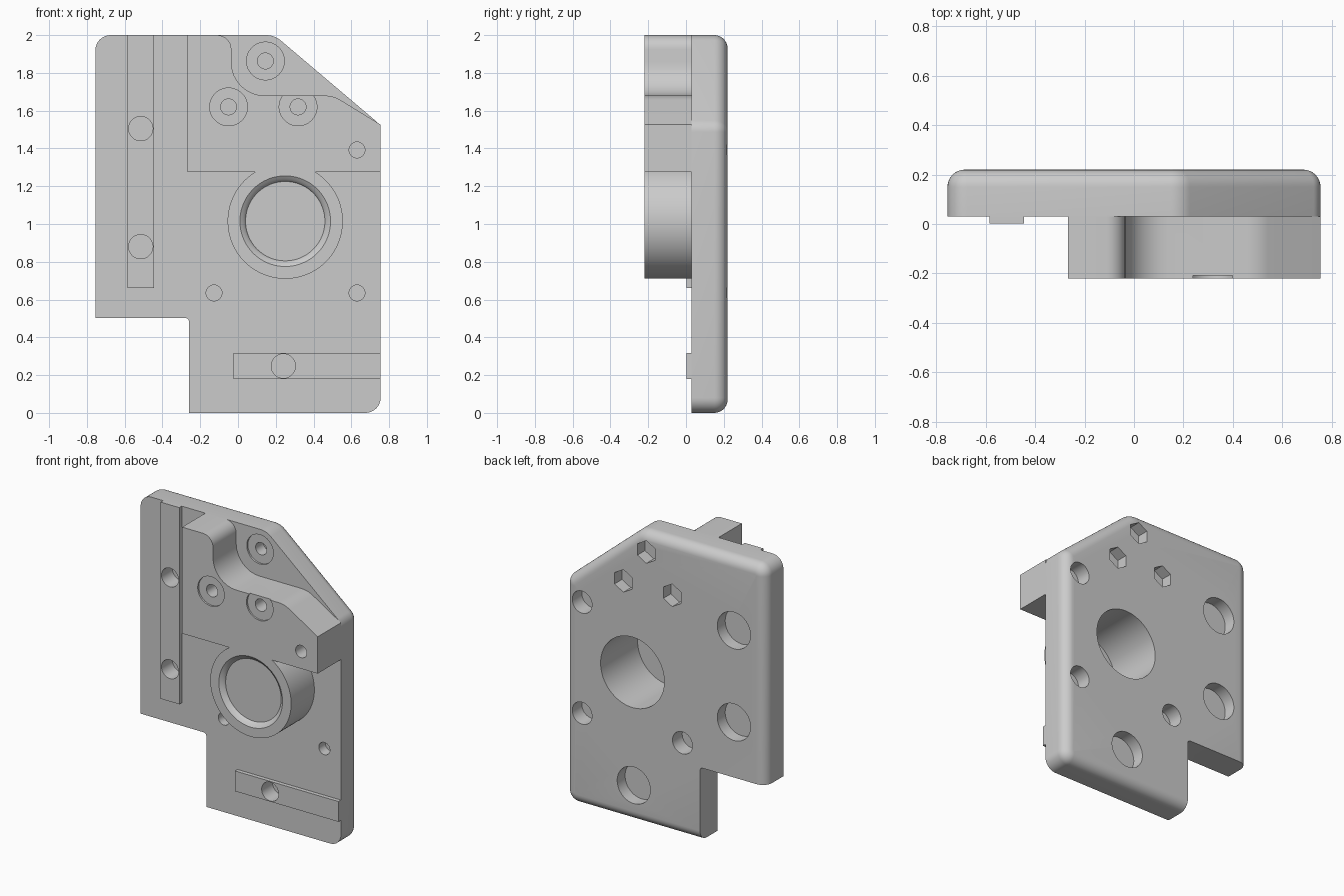
import bpy, bmesh, math
from mathutils import Vector

if "Cube" in bpy.data.objects:
    bpy.data.objects.remove(bpy.data.objects["Cube"])

grey = bpy.data.materials.new("plain grey")
grey.use_nodes = True
colour = (0.6, 0.6, 0.6, 1)
grey.diffuse_color = colour
grey.node_tree.nodes["Principled BSDF"].inputs["Base Color"].default_value = colour

BACK, FACE, FRONT = 0.22, 0.03, -0.22


def outline(corners, inset=0, steps=8):
    """Polygon of (x, z, radius) corners with rounded corners, shrunk by inset."""
    pts = []
    for i, (x, z, r) in enumerate(corners):
        p = Vector((x, z))
        if r == 0:
            pts.append(p)
            continue
        a = (Vector(corners[i - 1][:2]) - p).normalized()
        b = (Vector(corners[(i + 1) % len(corners)][:2]) - p).normalized()
        half = a.angle(b) / 2
        c = p + (a + b).normalized() * r / math.sin(half)
        u = p + a * r / math.tan(half) - c
        v = p + b * r / math.tan(half) - c
        start = math.atan2(u.y, u.x)
        turn = math.atan2(u.x * v.y - u.y * v.x, u.dot(v))
        for k in range(steps + 1):
            t = start + turn * k / steps
            pts.append(c + Vector((math.cos(t), math.sin(t))) * (r - inset))
    return pts


def circle(x, z, r, sides=48):
    turns = [math.tau * (k + 0.5) / sides + (math.pi / 3 if sides == 6 else 0) for k in range(sides)]
    return [Vector((x + r * math.cos(t), z + r * math.sin(t))) for t in turns]


def loft(name, levels):
    """Capped solid through (y, outline) levels."""
    bm = bmesh.new()
    rings = [[bm.verts.new((p.x, y, p.y)) for p in pts] for y, pts in levels]
    n = len(rings[0])
    for lo, hi in zip(rings, rings[1:]):
        for k in range(n):
            bm.faces.new((lo[k], lo[(k + 1) % n], hi[(k + 1) % n], hi[k]))
    bm.faces.new(rings[0])
    bm.faces.new(rings[-1])
    bmesh.ops.recalc_face_normals(bm, faces=bm.faces)
    mesh = bpy.data.meshes.new(name)
    bm.to_mesh(mesh)
    bm.free()
    mesh.materials.append(grey)
    ob = bpy.data.objects.new(name, mesh)
    bpy.context.collection.objects.link(ob)
    return ob


def prism(name, y0, y1, pts):
    return loft(name, [(y0, pts), (y1, pts)])


def box(name, x0, x1, z0, z1, y0, y1):
    return prism(name, y0, y1, outline([(x0, z0, 0), (x1, z0, 0), (x1, z1, 0), (x0, z1, 0)]))


def combine(ob, others, operation):
    for other in others:
        mod = ob.modifiers.new(operation.lower(), "BOOLEAN")
        mod.operation, mod.solver, mod.object = operation, "EXACT", other
    graph = bpy.context.evaluated_depsgraph_get()
    mesh = bpy.data.meshes.new_from_object(ob.evaluated_get(graph))
    ob.modifiers.clear()
    ob.data = mesh


# Back plate with a rounded rear edge
R = 0.07
plate_shape = [(-0.755, 0, 0.08), (0.755, 0, 0.08), (0.755, 1.524, 0.08),
               (0.193, 2, 0.12), (-0.755, 2, 0.08)]
levels = [(FACE, outline(plate_shape))]
for k in range(9):
    t = math.pi / 2 * k / 8
    levels.append((BACK - R + R * math.sin(t), outline(plate_shape, R * (1 - math.cos(t)))))
plate = loft("back_plate", levels)

# Raised front block with a stepped upper edge, joined to the bore collar
block = prism("front_block", FRONT, FACE, outline([
    (-0.267, 1.275, 0), (0.755, 1.275, 0), (0.755, 1.526, 0), (0.504, 1.68, 0.17),
    (-0.035, 1.68, 0.175), (-0.035, 2, 0.075), (-0.267, 2, 0)]))
collar = prism("bore_collar", FRONT, FACE, circle(0.25, 1.015, 0.305, 96))
combine(block, [collar], "UNION")
bpy.data.objects.remove(collar)

# Locating rails on the front face
upright_rail = box("upright_rail", -0.585, -0.445, 0.66, 2, 0.003, FACE)
cross_rail = box("cross_rail", -0.025, 0.755, 0.18, 0.318, 0.003, FACE)

# Notch in the lower corner
cutters = [prism("notch_cutter", -0.1, 0.4, outline([
    (-1, -0.2, 0), (-0.26, -0.2, 0), (-0.26, 0.503, 0.02), (-1, 0.503, 0)]))]


def drill(x, z, r, y0, y1, sides=48):
    cutters.append(prism("drill_cutter", y0, y1, circle(x, z, r, sides)))


# Main bore: rounded lip in front, deep pocket behind a thin web
lip = [(FRONT - 0.02, circle(0.25, 1.015, 0.24, 96))]
for k in range(7):
    t = math.pi / 2 * k / 6
    lip.append((FRONT + 0.03 * math.sin(t), circle(0.25, 1.015, 0.21 + 0.03 * (1 - math.sin(t)) ** 1.5, 96)))
cutters.append(loft("lip_cutter", lip))
drill(0.25, 1.015, 0.24, -0.178, 0.3, 96)

# Rail bolts with wide rear pockets
for x, z in ((-0.515, 1.505), (-0.515, 0.88), (0.24, 0.248)):
    drill(x, z, 0.064, -0.05, 0.12)
    drill(x, z, 0.125, 0.135, 0.3)

# Corner screws with rear counterbores
for x, z in ((-0.127, 0.635), (0.63, 0.635), (0.63, 1.392)):
    drill(x, z, 0.042, -0.3, 0.1)
    drill(x, z, 0.075, 0.115, 0.3)

# Clamp screws: shallow front recess and hexagonal nut pocket behind
for x, z, face in ((-0.05, 1.62, FRONT), (0.318, 1.62, FRONT), (0.145, 1.863, FACE)):
    drill(x, z, 0.1, face - 0.03, face + 0.012)
    drill(x, z, 0.042, face - 0.03, 0.125)
    drill(x, z, 0.077, 0.14, 0.3, 6)

for part in (plate, block, upright_rail, cross_rail):
    combine(part, cutters, "DIFFERENCE")
    bpy.ops.object.select_all(action="DESELECT")
    part.select_set(True)
    bpy.context.view_layer.objects.active = part
    bpy.ops.object.shade_smooth_by_angle(angle=math.radians(30))

for cutter in cutters:
    bpy.data.objects.remove(cutter)
